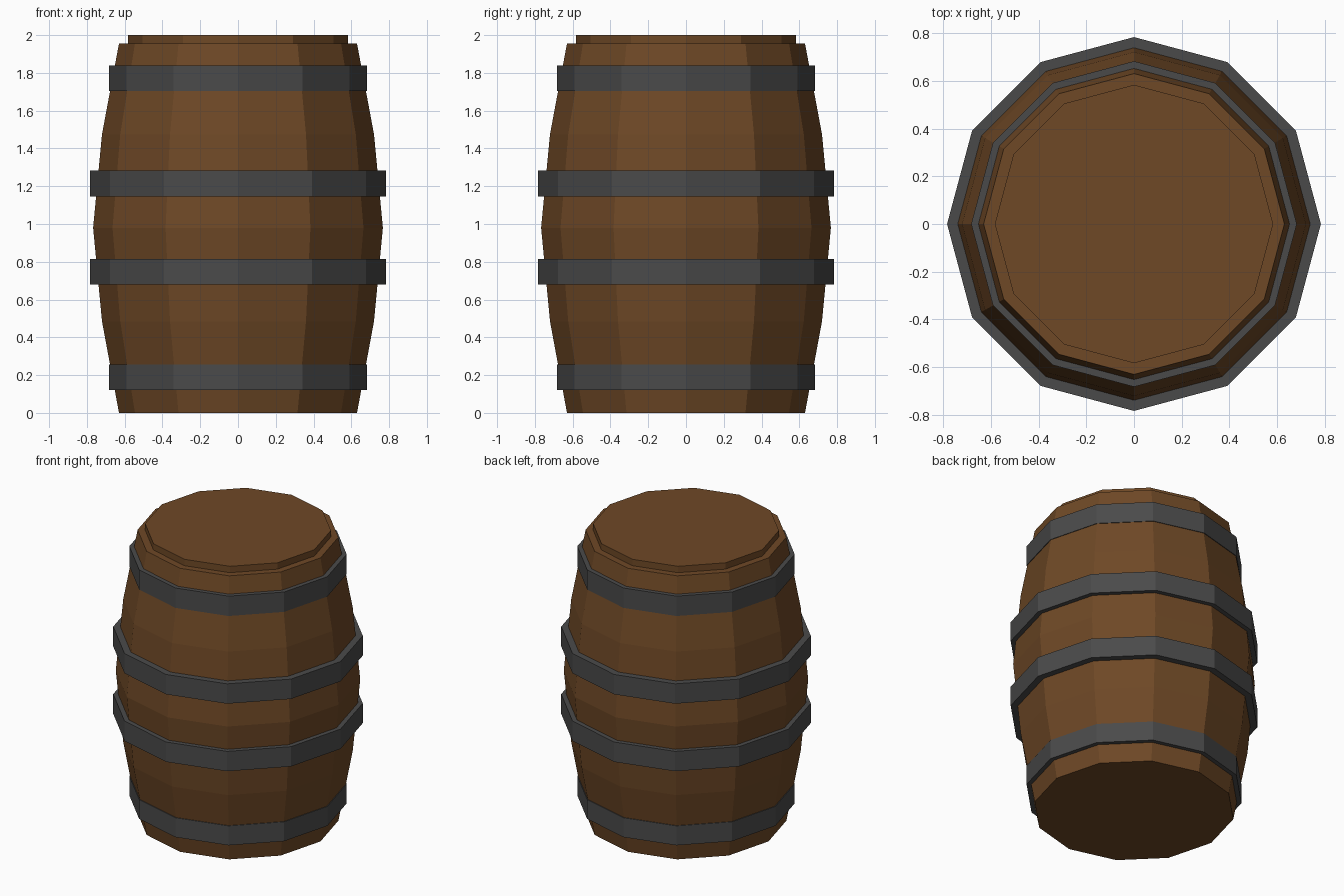
import bpy
import bmesh
import math

if "Cube" in bpy.data.objects:
    bpy.data.objects.remove(bpy.data.objects["Cube"])

SIDES = 12


def make_material(name, rgb):
    mat = bpy.data.materials.new(name)
    mat.diffuse_color = (*rgb, 1.0)
    mat.use_nodes = True
    mat.node_tree.nodes["Principled BSDF"].inputs["Base Color"].default_value = mat.diffuse_color
    return mat


def lathe(name, profile, mat, closed=False):
    """Spin (radius, z) points about z; cap the ends, or close the loop for a ring."""
    bm = bmesh.new()
    rings = []
    for r, z in profile:
        rings.append([bm.verts.new((r * math.cos(2 * math.pi * i / SIDES),
                                    r * math.sin(2 * math.pi * i / SIDES), z))
                      for i in range(SIDES)])
    pairs = list(zip(rings, rings[1:]))
    if closed:
        pairs.append((rings[-1], rings[0]))
    else:
        bm.faces.new(rings[0][::-1])
        bm.faces.new(rings[-1])
    for a, b in pairs:
        for i in range(SIDES):
            j = (i + 1) % SIDES
            bm.faces.new((a[i], a[j], b[j], b[i]))
    bmesh.ops.recalc_face_normals(bm, faces=bm.faces[:])
    mesh = bpy.data.meshes.new(name)
    bm.to_mesh(mesh)
    bm.free()
    mesh.materials.append(mat)
    obj = bpy.data.objects.new(name, mesh)
    bpy.context.collection.objects.link(obj)
    return obj


wood = make_material("brown wood", (0.156, 0.065, 0.019))
iron = make_material("dark iron", (0.068, 0.068, 0.068))

# Bulging wooden body
lathe("barrel_body", [(0.63, 0.0), (0.72, 0.485), (0.767, 0.98),
                      (0.72, 1.475), (0.63, 1.956)], wood)

# Raised lid
lathe("lid", [(0.583, 1.95), (0.583, 2.0)], wood)

# Four iron hoops: name, outer radius, inner radius, bottom, top
for name, outer, inner, low, high in (
        ("bottom_hoop", 0.682, 0.64, 0.121, 0.255),
        ("lower_middle_hoop", 0.783, 0.73, 0.679, 0.816),
        ("upper_middle_hoop", 0.783, 0.73, 1.145, 1.282),
        ("top_hoop", 0.682, 0.64, 1.703, 1.84)):
    lathe(name, [(outer, low), (outer, high), (inner, high), (inner, low)],
          iron, closed=True)
